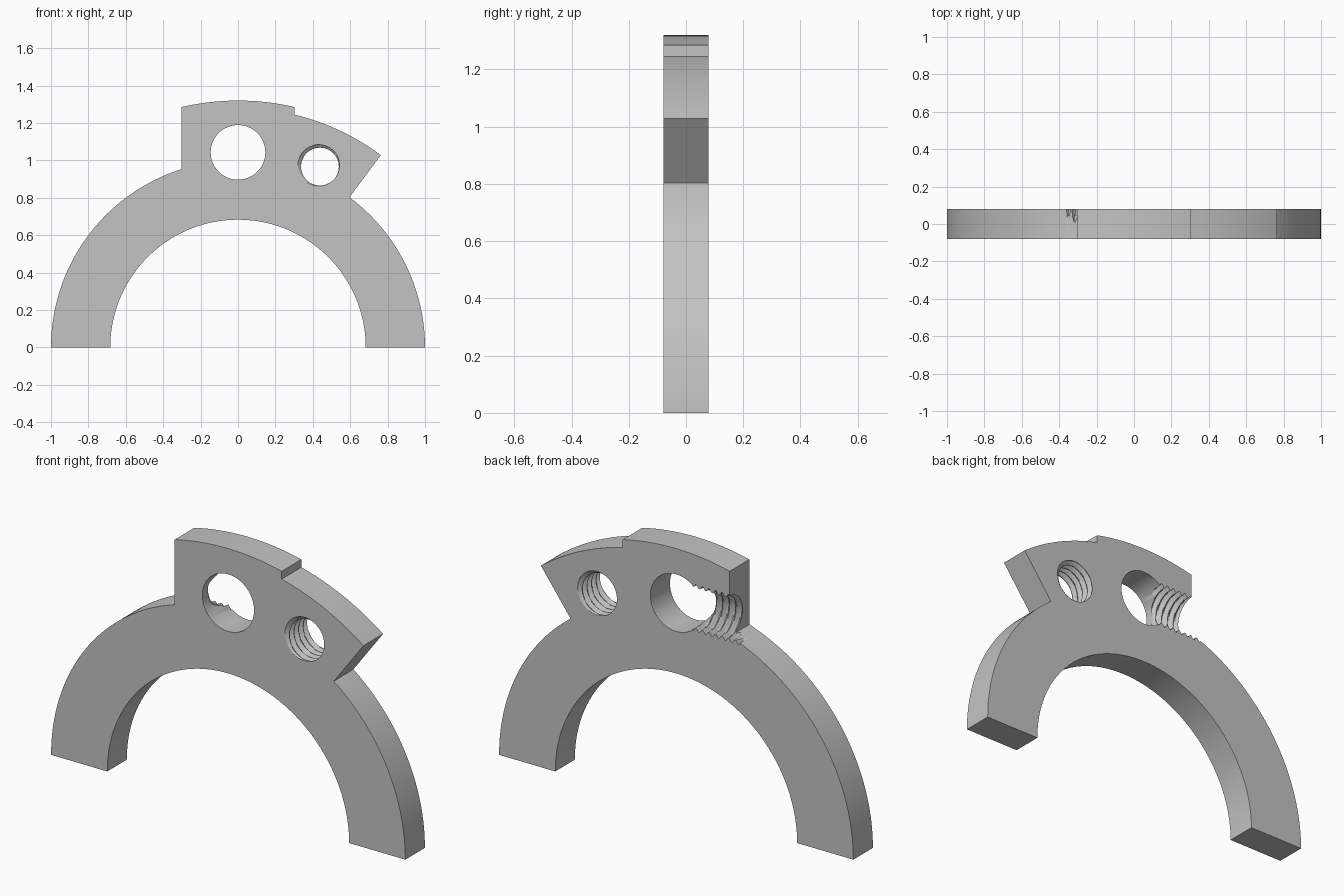
import bpy, bmesh
from math import cos, sin, pi, asin, radians, sqrt

HALF = 0.079      # half thickness of the plate
PITCH = 0.037     # thread pitch
BORE, CREST = 0.101, 0.121   # thread radii

cube = bpy.data.objects.get("Cube")
if cube:
    bpy.data.objects.remove(cube, do_unlink=True)

grey = bpy.data.materials.new("grey metal")
grey.use_nodes = True
colour = (0.55, 0.55, 0.55, 1)
grey.diffuse_color = colour
grey.node_tree.nodes["Principled BSDF"].inputs["Base Color"].default_value = colour


def make_object(name, bm):
    bmesh.ops.recalc_face_normals(bm, faces=bm.faces)
    mesh = bpy.data.meshes.new(name)
    bm.to_mesh(mesh)
    bm.free()
    mesh.materials.append(grey)
    obj = bpy.data.objects.new(name, mesh)
    bpy.context.collection.objects.link(obj)
    return obj


def arc(radius, start, end, steps):
    angles = [start + (end - start) * i / steps for i in range(steps + 1)]
    return [(radius * cos(a), radius * sin(a)) for a in angles]


def prism(name, outline, half):
    bm = bmesh.new()
    face = bm.faces.new([bm.verts.new((x, -half, z)) for x, z in outline])
    moved = bmesh.ops.extrude_face_region(bm, geom=[face])["geom"]
    verts = [v for v in moved if isinstance(v, bmesh.types.BMVert)]
    bmesh.ops.translate(bm, verts=verts, vec=(0, 2 * half, 0))
    return make_object(name, bm)


def thread_cutter(name, low, high, phase, sides=48, per_turn=8):
    """Closed screw shape along local z with helical crests."""
    bm = bmesh.new()
    rows = round((high - low) / PITCH * per_turn)
    rings = []
    for j in range(rows + 1):
        t = low + (high - low) * j / rows
        ring = []
        for i in range(sides):
            f = (t / PITCH - i / sides + phase) % 1
            tooth = min(1, max(0, 1.35 * (1 - abs(2 * f - 1)) - 0.2))
            r = BORE + (CREST - BORE) * tooth
            a = 2 * pi * i / sides
            ring.append(bm.verts.new((r * cos(a), r * sin(a), t)))
        rings.append(ring)
    for lower, upper in zip(rings, rings[1:]):
        for i in range(sides):
            k = (i + 1) % sides
            bm.faces.new((lower[i], lower[k], upper[k]))
            bm.faces.new((lower[i], upper[k], upper[i]))
    bm.faces.new(rings[0][::-1])
    bm.faces.new(rings[-1])
    return make_object(name, bm)


def cut(target, cutter):
    mod = target.modifiers.new(cutter.name, "BOOLEAN")
    mod.operation = "DIFFERENCE"
    mod.solver = "EXACT"
    mod.object = cutter
    bpy.context.view_layer.objects.active = target
    bpy.ops.object.modifier_apply(modifier=mod.name)
    bpy.data.objects.remove(cutter, do_unlink=True)


# Half ring with the raised boss and the lower shoulder beside it
side = 0.302
shoulder = radians(53.4)
step = pi / 2 - asin(side / 1.281)
boss = asin(side / 1.32)
outline = arc(1.0, 0, shoulder, 32)
outline += arc(1.281, shoulder, step, 20)
outline += arc(1.32, pi / 2 - boss, pi / 2 + boss, 24)
outline += arc(1.0, pi / 2 + asin(side), pi, 40)
outline += arc(0.683, pi, 0, 96)
body = prism("half_ring_clamp", outline, HALF)

# Plain round hole through the boss
hole = [(x, z + 1.043) for x, z in arc(0.146, 0, 2 * pi, 64)[:-1]]
cut(body, prism("boss_hole", hole, 0.2))

# Threaded hole through the shoulder
screw = thread_cutter("shoulder_thread", -0.1, 0.1, 0.875 - HALF / PITCH)
screw.location = (0.438, 0, 0.967)
screw.rotation_euler = (pi / 2, 0, 0)
bpy.context.view_layer.update()
cut(body, screw)

# Threaded half groove in the back face, from the boss side into the hole
groove = thread_cutter("groove_thread", -0.36, -0.01, 0.0)
groove.location = (0, HALF + 0.0003, 1.045)
groove.rotation_euler = (0, pi / 2, 0)
bpy.context.view_layer.update()
cut(body, groove)

# Smooth curved walls, sharp edges
bpy.ops.object.select_all(action="DESELECT")
body.select_set(True)
bpy.context.view_layer.objects.active = body
bpy.ops.object.shade_smooth_by_angle(angle=radians(30))
